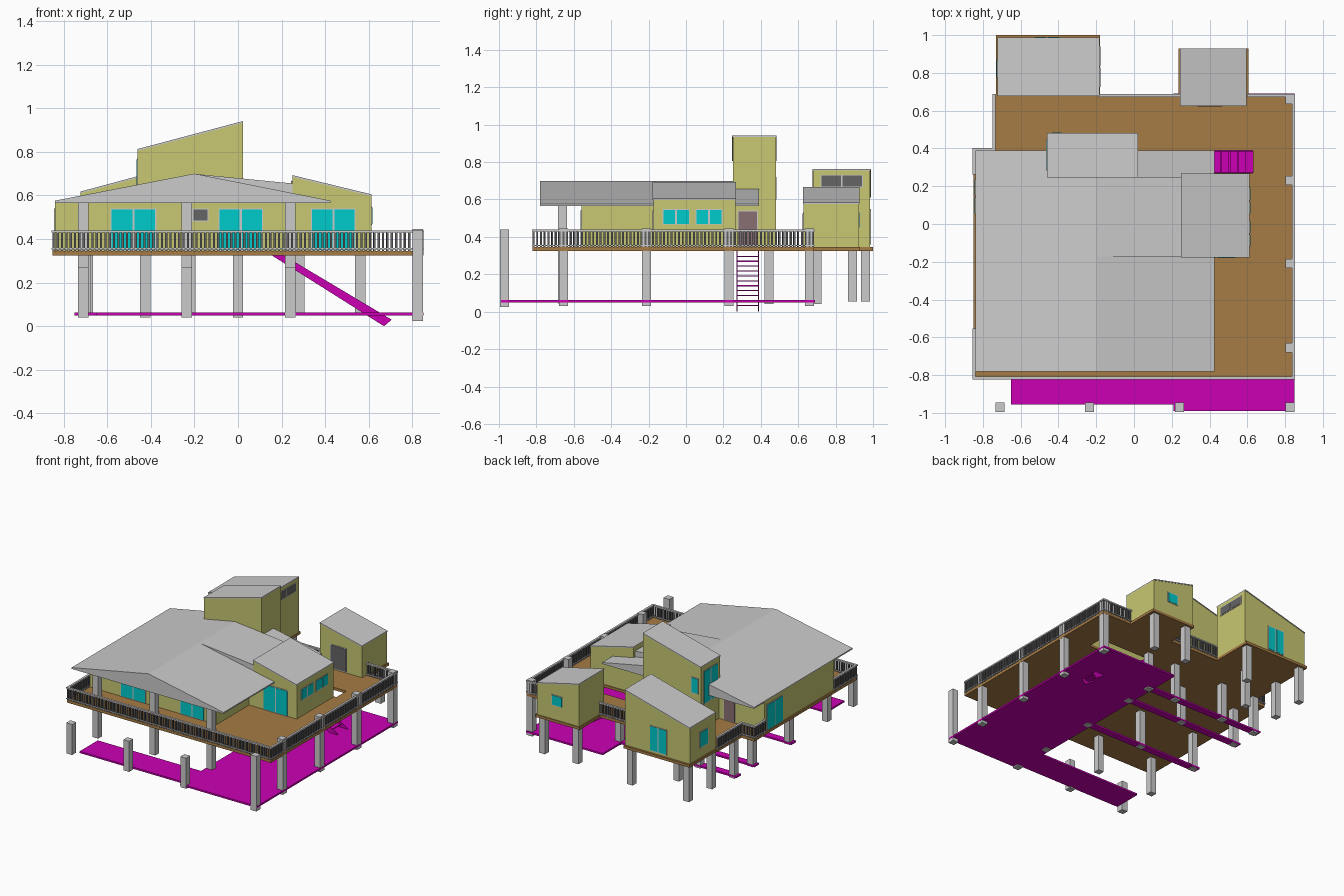
import bpy, bmesh, math

if "Cube" in bpy.data.objects:
    bpy.data.objects.remove(bpy.data.objects["Cube"])


def mat(name, c):
    m = bpy.data.materials.new(name)
    m.diffuse_color = (*c, 1)
    m.use_nodes = True
    m.node_tree.nodes["Principled BSDF"].inputs["Base Color"].default_value = m.diffuse_color
    return m


WALL = mat("wall_yellow", (.58, .58, .17))
GLASS = mat("glass_teal", (0, .6, .6))
WOOD = mat("deck_brown", (.38, .2, .06))
SLAB = mat("slab_magenta", (.6, 0, .45))
DARK = mat("dark_grey", (.13, .13, .13))
DOOR = mat("door_brown", (.25, .16, .17))


def obj(name, bm, m=None):
    bmesh.ops.recalc_face_normals(bm, faces=bm.faces)
    me = bpy.data.meshes.new(name)
    bm.to_mesh(me)
    bm.free()
    o = bpy.data.objects.new(name, me)
    bpy.context.collection.objects.link(o)
    if m:
        me.materials.append(m)
    return o


def add_prism(bm, profile, y0, y1):
    """Extrude an x-z profile from y0 to y1."""
    a = [bm.verts.new((x, y0, z)) for x, z in profile]
    b = [bm.verts.new((x, y1, z)) for x, z in profile]
    n = len(a)
    bm.faces.new(a)
    bm.faces.new(b[::-1])
    for i in range(n):
        bm.faces.new((a[i], b[i], b[(i + 1) % n], a[(i + 1) % n]))


def add_box(bm, x0, x1, y0, y1, z0, z1):
    add_prism(bm, [(x0, z0), (x1, z0), (x1, z1), (x0, z1)], y0, y1)


def boxes(name, dims, m=None):
    bm = bmesh.new()
    for d in dims:
        add_box(bm, *d)
    return obj(name, bm, m)


def prism(name, profile, y0, y1, m=None):
    bm = bmesh.new()
    add_prism(bm, profile, y0, y1)
    return obj(name, bm, m)


def shed(name, x0, x1, y0, y1, zl, zr, z0=.345):
    """Room with a single-slope top and a thin grey roof sheet."""
    prism(name + "_walls", [(x0, z0), (x1, z0), (x1, zr), (x0, zl)], y0, y1, WALL)
    prism(name + "_roof", [(x0, zl), (x1, zr), (x1, zr + .008), (x0, zl + .008)],
          y0 - .003, y1 + .003)


def opening(name, side, pos, a0, a1, z0, z1, panes=2, m=GLASS):
    """Framed window or door on a wall; side is 'x' or 'y', pos signed by out."""
    axis, out = side[1], 1 if side[0] == '+' else -1

    def d(u0, u1, v0, v1, depth):
        p, q = sorted((pos - out * .004, pos + out * depth))
        return (p, q, u0, u1, v0, v1) if axis == 'x' else (u0, u1, p, q, v0, v1)
    boxes(name + "_frame", [d(a0, a1, z0, z1, .003)])
    w = (a1 - a0) / panes
    boxes(name + "_panes", [d(a0 + i * w + .005, a0 + (i + 1) * w - .005,
                              z0 + .005, z1 - .005, .005) for i in range(panes)], m)


# ground slab with beams running left
boxes("ground_slab", [(.21, .85, -.99, .69, .05, .063), (-.65, .21, -.955, -.74, .05, .063)]
      + [(-.75, .21, y - .027, y + .027, .05, .063) for y in (.445, .23, -.21)], SLAB)

# deck with stair hole, plus floors of the two back rooms
D = (.325, .345)
boxes("deck", [(-.85, .2, -.82, .40, *D), (-.74, .2, .40, .685, *D),
               (.2, .85, -.82, .27, *D), (.2, .85, .39, .685, *D),
               (.63, .85, .27, .39, *D),
               (-.73, -.18, .685, 1.0, *D), (.235, .605, .685, .93, *D)], WOOD)

# stairs: stringers and treads
slope = [(.155, .325), (.21, .325), (.705, .03), (.67, 0)]
stairs = bmesh.new()
for y in (.27, .384):
    add_prism(stairs, slope, y, y + .006)
for i in range(11):
    x, z = .225 + i * .0435, .296 - i * .0262
    add_box(stairs, x - .022, x + .018, .274, .386, z - .003, z + .003)
obj("stairs", stairs, SLAB)

# posts: ground piers, deck supports, porch columns
P = .024
posts = [(x, -.97, .04, .27) for x in (-.71, -.235, .24)] + [(.825, -.97, .025, .44)]
posts += [(.825, y, .03, .445) for y in (-.655, -.21, .23, .66)]
posts += [(x, -.66, .045, .57) for x in (-.71, -.235, .24)]
posts += [(x, y, .045, .33) for x in (-.71, -.235, .24) for y in (-.21, .23)]
posts += [(x, .445, .04, .33) for x in (-.71, -.425, 0, .24)]
posts += [(-.70, .70, .055, .33), (-.425, .70, .04, .33), (-.69, .96, .055, .33),
          (-.22, .96, .055, .33), (.28, .89, .055, .33), (.56, .89, .055, .33)]
boxes("posts", [(x - P, x + P, y - P, y + P, a, b) for x, y, a, b in posts])

# railings: rails and balusters along each run
runs = [((-.847, -.815), (.845, -.815)), ((.845, -.815), (.845, .68)),
        ((.845, .68), (.605, .68)), ((.235, .68), (-.18, .68)),
        ((-.74, .68), (-.74, .395)), ((-.74, .395), (-.847, .395)),
        ((-.847, .395), (-.847, .27)), ((-.847, -.56), (-.847, -.815))]
rails, bars = bmesh.new(), bmesh.new()
for (xa, ya), (xb, yb) in runs:
    r = .008
    for z0, z1 in ((.43, .44), (.352, .358)):
        add_box(rails, min(xa, xb) - r, max(xa, xb) + r, min(ya, yb) - r, max(ya, yb) + r, z0, z1)
    n = max(2, round(math.hypot(xb - xa, yb - ya) / .02))
    for i in range(n + 1):
        x, y = xa + (xb - xa) * i / n, ya + (yb - ya) * i / n
        add_box(bars, x - .005, x + .005, y - .005, y + .005, .345, .432)
obj("rails", rails)
obj("balusters", bars, DARK)

# main house and its gable roof
boxes("main_walls", [(-.84, .215, -.56, .265, .345, .57)], WALL)
prism("main_roof", [(-.84, .566), (.425, .566), (.425, .576), (-.2, .70), (-.84, .576)], -.78, .39)
prism("roof_cheek", [(-.2, .699), (.25, .61), (.25, .655)], -.172, .25)

# shed-roofed rooms and tower
shed("east_room", .25, .612, -.175, .265, .685, .597)
shed("tower", -.46, .022, .25, .48, .805, .933)
shed("back_left_room", -.722, -.182, .68, .985, .61, .755)
shed("back_right_room", .243, .595, .628, .925, .66, .577)
boxes("east_room_link", [(.2, .26, -.175, .265, .345, .60)], WALL)

# front openings
opening("front_window_left", '-y', -.56, -.585, -.375, .345, .54)
opening("front_window_mid", '-y', -.56, -.09, .115, .345, .54)
opening("front_vent", '-y', -.56, -.21, -.135, .48, .54, 1, DARK)
opening("east_front_window", '-y', -.175, .335, .54, .345, .54)
opening("back_right_door", '-y', .628, .33, .47, .35, .53, 1, DARK)

# right-side openings
opening("east_window_a", '+x', .612, -.125, .02, .465, .55)
opening("east_window_b", '+x', .612, .05, .195, .465, .55)
opening("tower_door", '+x', .022, .275, .385, .345, .54, 1, DOOR)
opening("high_window", '+x', -.182, .72, .945, .665, .732, 2, DARK)

# left and back openings
opening("tower_left_window", '-x', -.46, .28, .45, .52, .77)
opening("tower_back_window", '+y', .48, -.44, -.38, .6, .72, 1)
opening("main_left_window", '-x', -.84, .05, .24, .345, .54)
opening("main_back_door", '+y', .265, -.60, -.50, .345, .53, 1, DOOR)
opening("back_left_window", '+y', .985, -.53, -.39, .36, .55)
opening("back_left_side_window", '-x', -.722, .77, .87, .42, .54, 1)
opening("back_right_window", '+y', .925, .38, .47, .45, .53, 1)
